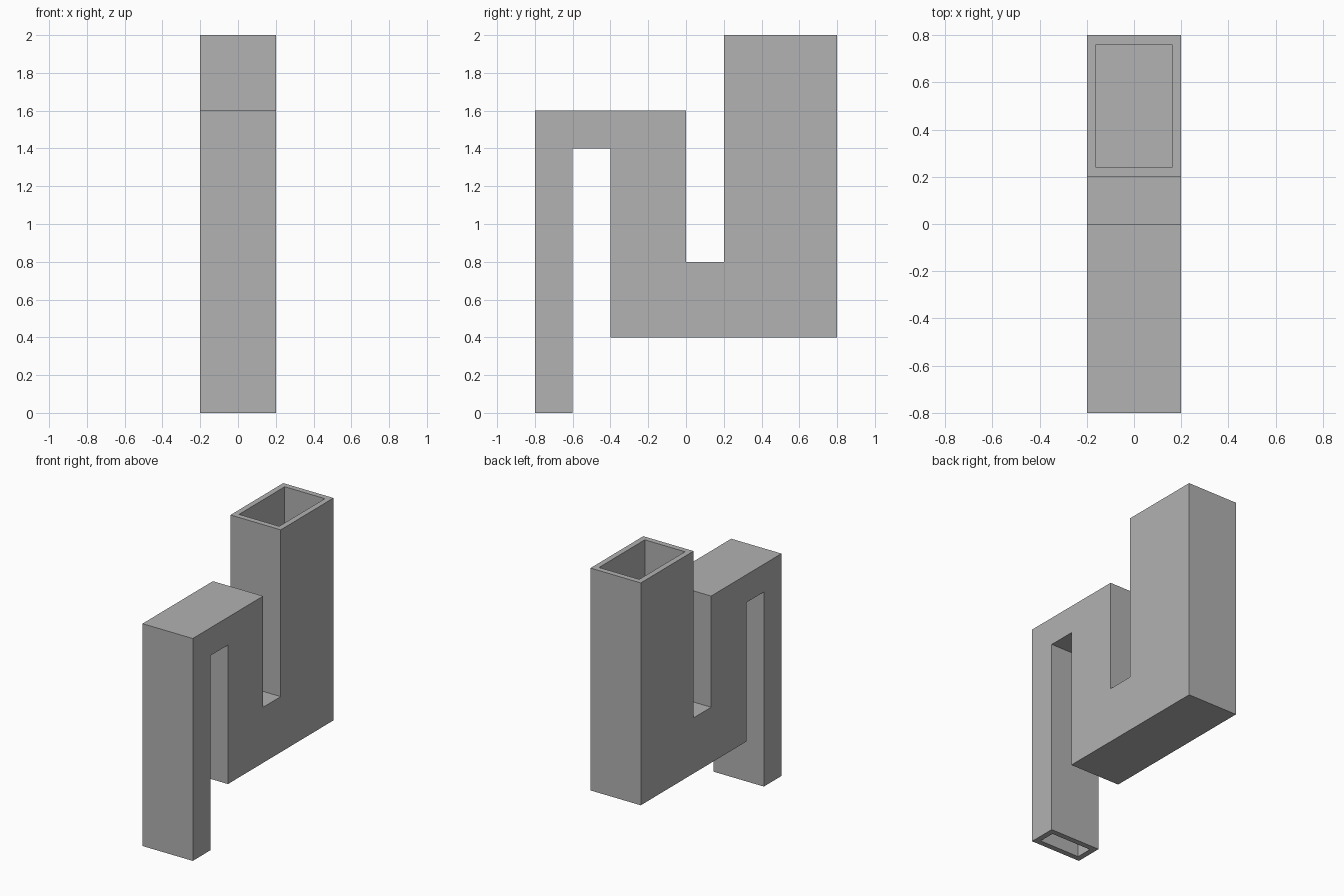
import bpy
import bmesh

cube = bpy.data.objects.get("Cube")
if cube:
    bpy.data.objects.remove(cube, do_unlink=True)

WALL = 0.04
HALF_WIDTH = 0.2

# Side outline (y, z), clockwise from the foot of the outlet leg
OUTER = [(-.8, 0), (-.8, 1.6), (0, 1.6), (0, .8), (.2, .8), (.2, 2),
         (.8, 2), (.8, .4), (-.4, .4), (-.4, 1.4), (-.6, 1.4), (-.6, 0)]
COUNT = len(OUTER)
OPEN_EDGES = (5, COUNT - 1)  # inlet at the top, outlet at the bottom


def inward(i):
    """Inward normal of outline edge i; zero at the open ends."""
    if i % COUNT in OPEN_EDGES:
        return 0, 0
    (y0, z0), (y1, z1) = OUTER[i % COUNT], OUTER[(i + 1) % COUNT]
    dy, dz = y1 - y0, z1 - z0
    length = abs(dy) + abs(dz)
    return dz / length, -dy / length


def inset_outline():
    points = []
    for i, (y, z) in enumerate(OUTER):
        a, b = inward(i - 1), inward(i)
        points.append((y + WALL * (a[0] + b[0]), z + WALL * (a[1] + b[1])))
    return points


def add_shell(bm, outline, half):
    """Square tube skin: two side panels and walls, open at both ends."""
    left, right = [[bm.verts.new((x, y, z)) for y, z in outline] for x in (half, -half)]
    faces = [bm.faces.new(left), bm.faces.new(right)]
    for i in range(COUNT):
        if i not in OPEN_EDGES:
            j = (i + 1) % COUNT
            faces.append(bm.faces.new((left[i], left[j], right[j], right[i])))
    return left, right


# Folded square pipe: outer skin, inner skin and the rims joining them
bm = bmesh.new()
outer = add_shell(bm, OUTER, HALF_WIDTH)
inner = add_shell(bm, inset_outline(), HALF_WIDTH - WALL)
for i in OPEN_EDGES:
    j = (i + 1) % COUNT
    rings = [(l[i], l[j], r[j], r[i]) for l, r in (outer, inner)]
    for k in range(4):
        n = (k + 1) % 4
        bm.faces.new((rings[0][k], rings[0][n], rings[1][n], rings[1][k]))
bmesh.ops.recalc_face_normals(bm, faces=bm.faces)

mesh = bpy.data.meshes.new("folded_square_pipe")
bm.to_mesh(mesh)
bm.free()
pipe = bpy.data.objects.new("folded_square_pipe", mesh)
bpy.context.collection.objects.link(pipe)

# Plain grey
grey = bpy.data.materials.new("plain_grey")
grey.use_nodes = True
colour = (0.445, 0.445, 0.445, 1)
grey.diffuse_color = colour
grey.node_tree.nodes["Principled BSDF"].inputs["Base Color"].default_value = colour
mesh.materials.append(grey)
